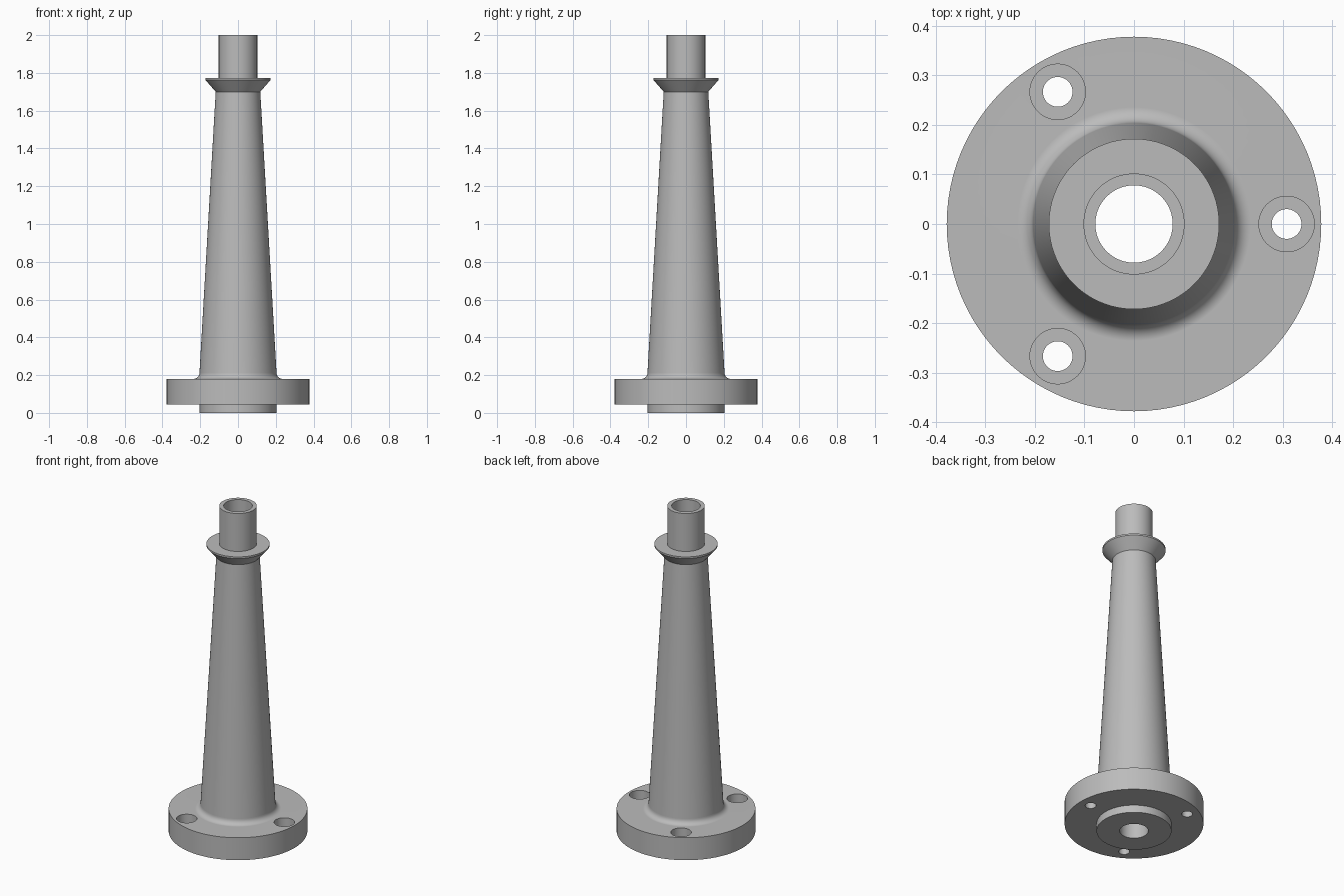
import bpy, bmesh
from math import cos, sin, pi, tau, radians

if "Cube" in bpy.data.objects:
    bpy.data.objects.remove(bpy.data.objects["Cube"], do_unlink=True)

BORE = 0.078
SEGMENTS = 96

steel = bpy.data.materials.new("grey metal")
steel.use_nodes = True
grey = (0.5, 0.5, 0.5, 1)
steel.diffuse_color = grey
steel.node_tree.nodes["Principled BSDF"].inputs["Base Color"].default_value = grey


def lathe(name, profile, segments=SEGMENTS, capped=False):
    """Revolve (radius, z) points about z: a closed ring, or a capped solid."""
    bm = bmesh.new()
    rings = [[bm.verts.new((r * cos(tau * i / segments), r * sin(tau * i / segments), z))
              for i in range(segments)] for r, z in profile]
    pairs = list(zip(rings, rings[1:]))
    if capped:
        bm.faces.new(rings[0])
        bm.faces.new(rings[-1])
    else:
        pairs.append((rings[-1], rings[0]))
    for a, b in pairs:
        for i in range(segments):
            j = (i + 1) % segments
            bm.faces.new((a[i], a[j], b[j], b[i]))
    bmesh.ops.recalc_face_normals(bm, faces=bm.faces)
    mesh = bpy.data.meshes.new(name)
    bm.to_mesh(mesh)
    bm.free()
    mesh.materials.append(steel)
    obj = bpy.data.objects.new(name, mesh)
    bpy.context.collection.objects.link(obj)
    return obj


def activate(obj):
    bpy.ops.object.select_all(action='DESELECT')
    obj.select_set(True)
    bpy.context.view_layer.objects.active = obj


def finish(obj):
    """Smooth round surfaces while keeping rims crisp and flats flat."""
    activate(obj)
    bpy.ops.object.shade_smooth_by_angle(angle=radians(30))
    weighted = obj.modifiers.new("flat faces", 'WEIGHTED_NORMAL')
    weighted.keep_sharp = True


def bored(*outline):
    """Close an outer outline with the central bore."""
    return [(BORE, outline[0][1]), *outline, (BORE, outline[-1][1])]


# Mounting flange with locating spigot below and fillet above
fillet = [(0.236 - 0.032 * sin(t), 0.212 - 0.032 * cos(t))
          for t in (pi / 2 * k / 8 for k in range(9))]
flange = lathe("mounting_flange", bored(
    (0.204, 0), (0.204, 0.045), (0.378, 0.045), (0.378, 0.18), *fillet))

# Three counterbored bolt holes
for k in range(3):
    angle = tau * k / 3
    cutter = lathe("bolt_hole_cutter", [
        (0.03, -0.05), (0.03, 0.11), (0.056, 0.11), (0.056, 0.3)], 48, capped=True)
    cutter.location = (0.308 * cos(angle), 0.308 * sin(angle), 0)
    cut = flange.modifiers.new("bolt hole", 'BOOLEAN')
    cut.operation = 'DIFFERENCE'
    cut.solver = 'EXACT'
    cut.object = cutter
    activate(flange)
    bpy.ops.object.modifier_apply(modifier=cut.name)
    bpy.data.objects.remove(cutter, do_unlink=True)

# Tapered column, flared collar and top tube
column = lathe("tapered_column", bored((0.204, 0.212), (0.118, 1.70)))
collar = lathe("flared_collar", bored((0.118, 1.70), (0.172, 1.762), (0.172, 1.772)))
tube = lathe("top_tube", bored((0.102, 1.772), (0.102, 2.0)))

for part in (flange, column, collar, tube):
    finish(part)
